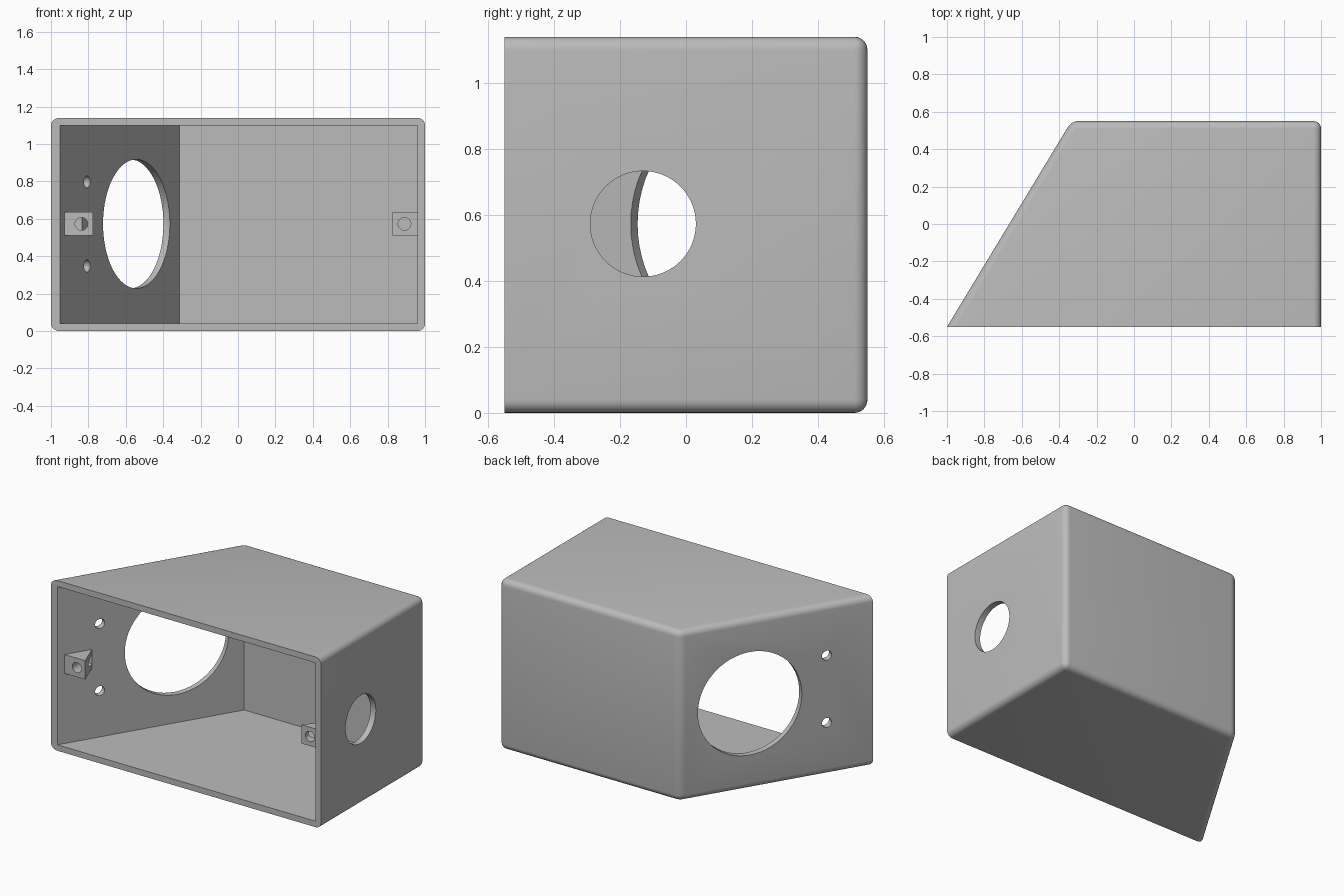
import bpy, bmesh
from math import radians
from mathutils import Vector

if "Cube" in bpy.data.objects:
    bpy.data.objects.remove(bpy.data.objects["Cube"])

HEIGHT, MID, WALL, FRONT = 1.14, 0.573, 0.04, -0.55
SLOPE = 0.605                                   # x gained per unit y on the slanted side
OUT = Vector((-1, SLOPE, 0)).normalized()       # outward direction of the slanted side

grey = bpy.data.materials.new("plain_grey")
grey.use_nodes = True
grey.diffuse_color = (0.5, 0.5, 0.5, 1)
grey.node_tree.nodes["Principled BSDF"].inputs["Base Color"].default_value = (0.5, 0.5, 0.5, 1)


def to_object(name, bm):
    bmesh.ops.recalc_face_normals(bm, faces=bm.faces)
    mesh = bpy.data.meshes.new(name)
    bm.to_mesh(mesh)
    bm.free()
    mesh.materials.append(grey)
    obj = bpy.data.objects.new(name, mesh)
    bpy.context.collection.objects.link(obj)
    return obj


def prism(name, outline, z0, z1, rounding=0):
    """Extrude a floor outline upward; round every edge not on the open front."""
    bm = bmesh.new()
    face = bm.faces.new([bm.verts.new((x, y, z0)) for x, y in outline])
    top = bmesh.ops.extrude_face_region(bm, geom=[face])["geom"]
    verts = [v for v in top if isinstance(v, bmesh.types.BMVert)]
    bmesh.ops.translate(bm, verts=verts, vec=(0, 0, z1 - z0))
    bmesh.ops.recalc_face_normals(bm, faces=bm.faces)
    if rounding:
        edges = [e for e in bm.edges if any(v.co.y > FRONT + 0.01 for v in e.verts)]
        bmesh.ops.bevel(bm, geom=edges, offset=rounding, segments=6, profile=0.5, affect='EDGES')
    return to_object(name, bm)


def drill(name, centre, axis, radius, length, sides=64):
    bm = bmesh.new()
    bmesh.ops.create_cone(bm, cap_ends=True, segments=sides, radius1=radius,
                          radius2=radius, depth=length)
    obj = to_object(name, bm)
    obj.rotation_mode = 'QUATERNION'
    obj.rotation_quaternion = Vector(axis).to_track_quat('Z', 'Y')
    obj.location = centre
    return obj


def combine(target, tool, operation):
    tool.hide_render = True
    mod = target.modifiers.new(tool.name, 'BOOLEAN')
    mod.operation, mod.solver, mod.object = operation, 'EXACT', tool
    bpy.context.view_layer.objects.active = target
    bpy.ops.object.modifier_apply(modifier=mod.name)
    bpy.data.objects.remove(tool)


def inner_x(y):
    return -0.953 + SLOPE * (y - FRONT)


# Rounded outer shell, open at the front
housing = prism("housing", [(-1, FRONT), (1, FRONT), (1, -FRONT), (-1 - 2 * SLOPE * FRONT, -FRONT)],
                0, HEIGHT, WALL)
back, mouth = -FRONT - WALL, FRONT - 0.1
cavity = prism("cavity", [(inner_x(mouth), mouth), (1 - WALL, mouth), (1 - WALL, back),
                          (inner_x(back), back)], WALL, HEIGHT - WALL)
combine(housing, cavity, 'DIFFERENCE')

# Wedge-shaped screw bosses just behind the opening
bosses = {
    "right_boss": [(-0.945, -0.51), (-0.775, -0.51), (-0.835, -0.35), (-0.85, -0.345)],
    "left_boss": [(0.826, -0.51), (0.98, -0.51), (0.98, -0.36), (0.955, -0.36)],
}
for name, outline in bosses.items():
    combine(housing, prism(name, outline, 0.51, 0.636), 'UNION')

# Blind screw holes in the bosses
for x in (-0.837, 0.89):
    combine(housing, drill("screw_hole", (x, -0.456, MID), (0, 1, 0), 0.034, 0.2, 32), 'DIFFERENCE')

# Large round opening and two fixing holes through the slanted side
for x, z, radius in ((-0.543, MID, 0.345), (-0.807, 0.348, 0.032), (-0.807, 0.798, 0.032)):
    y = FRONT + (x + 0.953) / SLOPE
    combine(housing, drill("side_opening", (x, y, z), OUT, radius, 0.2), 'DIFFERENCE')

# Cable hole through the straight side
combine(housing, drill("cable_hole", (1, -0.13, MID), (1, 0, 0), 0.16, 0.2), 'DIFFERENCE')

# Smooth rounds, crisp edges
bpy.ops.object.select_all(action='DESELECT')
housing.select_set(True)
bpy.context.view_layer.objects.active = housing
bpy.ops.object.shade_smooth_by_angle(angle=radians(30))
